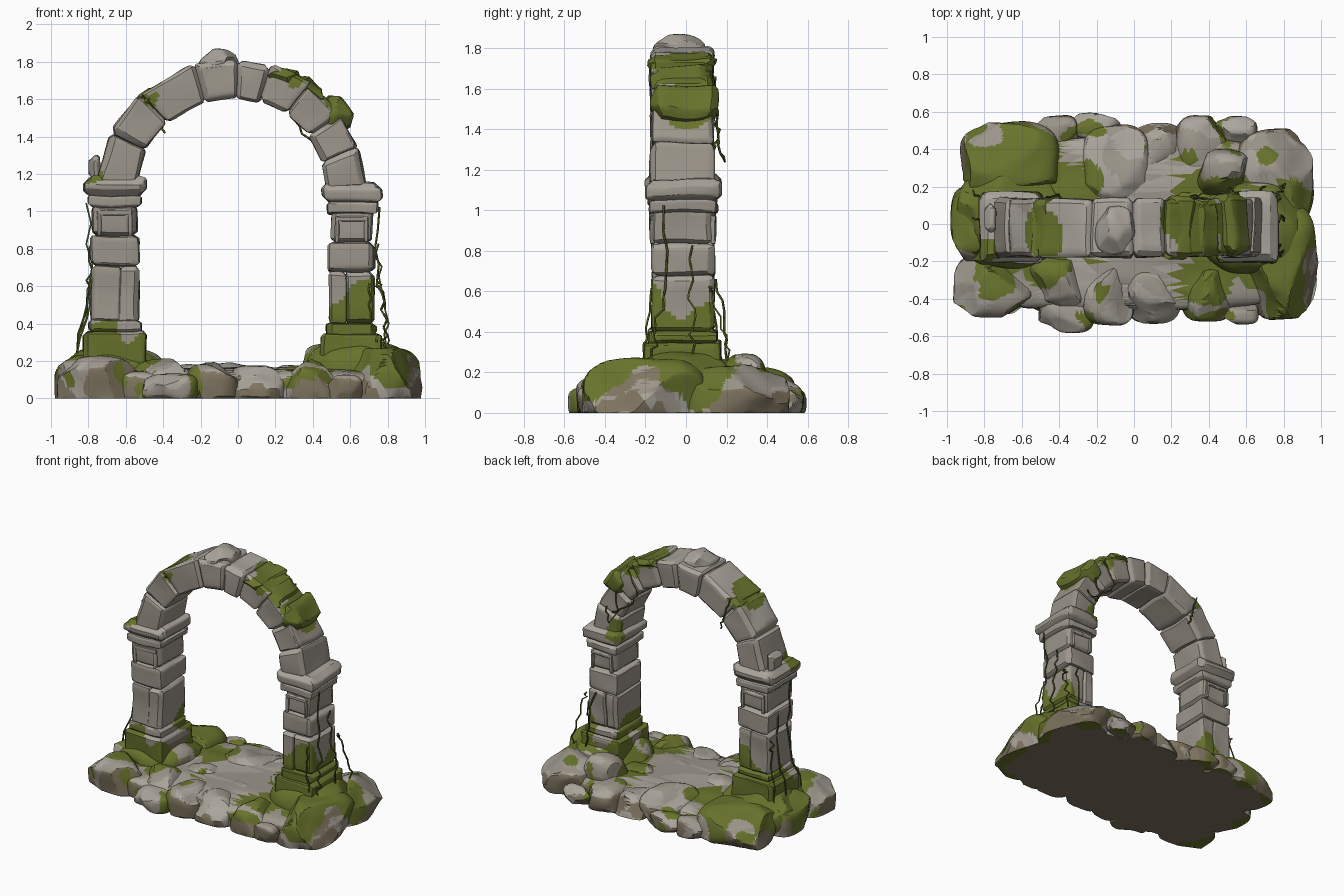
import bpy, bmesh, math, random
from mathutils import Vector, Matrix, noise

random.seed(4)
if "Cube" in bpy.data.objects:
    bpy.data.objects.remove(bpy.data.objects["Cube"])


def material(name, rgb):
    m = bpy.data.materials.new(name)
    m.use_nodes = True
    m.diffuse_color = (*rgb, 1)
    m.node_tree.nodes["Principled BSDF"].inputs["Base Color"].default_value = (*rgb, 1)
    return m


STONE, PALE, BROWN, MOSS, DARK = range(5)
MATS = [material("grey stone", (.33, .30, .255)), material("pale stone", (.40, .375, .33)),
        material("brown stone", (.21, .175, .115)), material("moss", (.138, .17, .025)),
        material("dark moss", (.085, .105, .016))]

# Moss patches: centre and radius
SPOTS = [(Vector(s[:3]), s[3]) for s in (
    (-.65, .28, .25, .36), (-.9, 0, .2, .22), (-.72, -.24, .24, .2), (-.5, -.2, .18, .18),
    (-.3, .2, .2, .15), (.72, -.12, .3, .36), (.42, .1, .2, .22), (.4, -.28, .2, .2),
    (.9, .1, .25, .2), (.85, -.4, .2, .2), (.68, -.18, .48, .17), (-.47, -.02, 1.65, .16),
    (-.8, -.15, 1.19, .09), (.36, 0, 1.78, .24), (.54, 0, 1.58, .17), (.5, .15, 1.15, .1))]


def paint(p, n):
    """Choose a colour from position and direction."""
    speck = noise.noise(p * 6)
    if n.z < -.9 and p.z < .02:
        rim = (p.x / .97) ** 4 + (p.y / .56) ** 4 + .4 * speck
        return MOSS if rim > .8 else BROWN
    grow = max(1 - (p - c).length / r for c, r in SPOTS)
    if grow + .5 * speck > .17:
        return MOSS
    if p.z < .3:
        if noise.noise(p * 7 + Vector((3, 1, 8))) > .42:
            return MOSS
        if n.z < .45 and noise.noise(p * 4 + Vector((7, 2, 5))) > -.12:
            return BROWN
        return PALE if speck > 0 else STONE
    return PALE if n.z > .6 else STONE


OBJECTS = []


def finish(name, bm, colour=None):
    bm.normal_update()
    for f in bm.faces:
        f.material_index = paint(f.calc_center_median(), f.normal) if colour is None else colour
    me = bpy.data.meshes.new(name)
    bm.to_mesh(me)
    bm.free()
    for m in MATS:
        me.materials.append(m)
    ob = bpy.data.objects.new(name, me)
    bpy.context.collection.objects.link(ob)
    OBJECTS.append(ob)


def chop(co, planes):
    for n, d in planes:
        over = co.dot(n) - d
        if over > 0:
            co -= n * over
    return co


def block(name, loc, size, turn=0, taper=0, rough=.012, chip=.02, colour=None, cuts=8):
    """Hewn block with chipped edges; taper widens it toward its top."""
    bm = bmesh.new()
    bmesh.ops.create_cube(bm, size=1)
    bmesh.ops.subdivide_edges(bm, edges=bm.edges[:], cuts=cuts, use_grid_fill=True)
    half = Vector(size) / 2
    planes = []
    for a, b in ((0, 1), (0, 2), (1, 2)):
        for s in (-1, 1):
            for t in (-1, 1):
                n = Vector((0, 0, 0))
                n[a], n[b] = s, t
                n.normalize()
                planes.append((n, (half[a] + half[b]) * .707 - random.uniform(.25, 1) * chip))
    place = Matrix.Translation(loc) @ Matrix.Rotation(turn, 4, 'Y')
    for v in bm.verts:
        co = chop(Vector([c * s for c, s in zip(v.co, size)]), planes)
        co.x *= 1 + co.z * taper
        co = place @ co
        v.co = co + noise.noise_vector(co * 5) * rough
    finish(name, bm, colour)


def rock(name, loc, half, power=.6, cuts=9, sub=5, colour=None):
    """Boxy boulder with chiselled planes, flattened on the ground."""
    bm = bmesh.new()
    bmesh.ops.create_icosphere(bm, subdivisions=sub, radius=1)
    planes = []
    for i in range(cuts):
        n = Vector([random.uniform(-1, 1) for k in range(3)]).normalized()
        planes.append((n, random.uniform(.84, 1)))
    for v in bm.verts:
        co = Vector([math.copysign(abs(c) ** power, c) for c in v.co])
        co = chop(co, planes)
        co = Vector(loc) + Vector([c * h for c, h in zip(co, half)])
        co += noise.noise_vector(co * 7) * .014
        co.z = max(co.z, 0)
        v.co = co
    finish(name, bm, colour)


# Base boulders: x, y, half width, half depth, top
rock("base_core", (0, 0, .05), (.86, .46, .11), power=.45, cuts=0)
BOULDERS = (
    (-.76, -.34, .21, .17, .22), (-.42, -.32, .15, .15, .21), (-.36, -.48, .15, .1, .13),
    (-.14, -.37, .14, .17, .19), (.1, -.38, .15, .15, .18), (.39, -.38, .14, .14, .21),
    (.57, -.48, .09, .06, .13), (.78, -.2, .21, .31, .27), (.75, .24, .21, .27, .23),
    (.36, .42, .14, .16, .17), (.55, .51, .11, .07, .12), (.14, .4, .14, .14, .16),
    (-.1, .28, .19, .25, .19), (-.2, .52, .13, .07, .12), (-.41, .49, .11, .09, .14),
    (-.66, .33, .27, .22, .23), (-.84, 0, .14, .2, .24), (-.22, -.03, .17, .15, .18),
    (.1, -.06, .15, .15, .17), (.32, .07, .14, .14, .18), (.48, .28, .15, .12, .29))
for i, (x, y, w, d, top) in enumerate(BOULDERS):
    rock(f"boulder_{i + 1}", (x, y, .05), (w, d, top - .05), sub=5 if w > .15 else 4)

# Mossy earth around the pillar feet
rock("left_moss_mound", (-.67, .03, .12), (.28, .27, .16), power=.75)
rock("right_moss_mound", (.64, -.02, .12), (.28, .25, .19), power=.75)


def pillar(side, x, w, sign, drop):
    """Stacked pillar with plinth, split shaft, framed panel and capital."""
    y = -.015

    def course(part, low, high, dx=0, width=w, depth=.31, **kw):
        block(f"{side}_{part}", (x + dx, y, (low + high) / 2), (width, depth, high - low), **kw)

    course("plinth", .17, .36 - drop / 2, width=w + .085, depth=.38, cuts=14)
    course("base_trim", .35 - drop / 2, .42 - drop / 2, width=w + .03, depth=.34)
    course("shaft_outer", .4, .71 - drop, dx=sign * w * .2, width=w * .62, cuts=12)
    course("shaft_inner", .4, .71 - drop, dx=-sign * w * .29, width=w * .42, cuts=12)
    course("shaft_middle", .71 - drop, .87 - drop, width=w + .008)
    course("shaft_panel", .87 - drop, 1.04 - drop, width=w - .015, depth=.3)
    course("neck", 1.02 - drop, 1.09 - drop, width=w + .03, depth=.34)
    course("capital", 1.08 - drop, 1.19 - drop, width=w + .078, depth=.375, chip=.035)
    # Panel frames on the front and back
    for face, fy in (("front", y - .15), ("back", y + .15)):
        block(f"{side}_{face}_panel_top", (x, fy, .995 - drop), (w * .75, .03, .03), chip=.008, rough=.004, cuts=3)
        for s in (-1, 1):
            block(f"{side}_{face}_panel_side", (x + s * w * .33, fy, .93 - drop), (.025, .03, .12),
                  chip=.008, rough=.004, cuts=3)


pillar("right", -.658, .255, -1, 0)
pillar("left", .608, .24, 1, .035)
block("broken_springer", (-.765, .04, 1.235), (.06, .16, .13), chip=.03)

# Arch stones
CX, CZ, R = -.03, 1.09, .615


def on_arch(angle, r):
    a = math.radians(angle)
    return (CX + r * math.cos(a), -.02, CZ + r * math.sin(a)), math.pi / 2 - a


joints = (2, 20, 37, 55, 74, 88, 106, 132, 153, 175)
for i, (a, b) in enumerate(zip(joints, joints[1:])):
    loc, turn = on_arch((a + b) / 2, R + random.uniform(-.01, .01))
    block(f"arch_stone_{i + 1}", loc, (math.radians(b - a) * R + .004, random.uniform(.295, .32), .205),
          turn, taper=1 / R, chip=.024, cuts=12)
rock("keystone_cap", (-.1, -.03, 1.79), (.105, .13, .075), power=.75, cuts=12, sub=4)

# Moss blanket over the arch
for i, (angle, r, length, thick) in enumerate(
        ((67, .675, .2, .11), (52, .69, .2, .1), (38, .7, .18, .14))):
    loc, turn = on_arch(angle, r)
    block(f"arch_moss_{i + 1}", loc, (length, .335, thick), turn, taper=.8, rough=.03, chip=.06, colour=MOSS)
loc, turn = on_arch(130, .69)
block("small_arch_moss", loc, (.14, .3, .07), turn, rough=.03, chip=.04, colour=MOSS)


def vine(name, points, thick=.006, wobble=.02, steps=4):
    """Thin crooked stem through the given points."""
    path = []
    for p, q in zip(points, points[1:]):
        for k in range(steps):
            c = Vector(p).lerp(Vector(q), k / steps)
            path.append(c + Vector([random.uniform(-wobble, wobble) for j in range(3)]))
    path.append(Vector(points[-1]))
    cu = bpy.data.curves.new(name, 'CURVE')
    cu.dimensions = '3D'
    cu.bevel_depth = thick
    cu.bevel_resolution = 0
    sp = cu.splines.new('POLY')
    sp.points.add(len(path) - 1)
    for pt, c in zip(sp.points, path):
        pt.co = (*c, 1)
    cu.materials.append(MATS[DARK])
    bpy.context.collection.objects.link(bpy.data.objects.new(name, cu))


# Vines down the outer sides of both pillars and under the arch
for i, y in enumerate((-.1, .02, .12)):
    vine(f"right_vine_{i + 1}", ((-.795, y, 1.06 - i * .2), (-.795, y, .6), (-.86, y * 1.5, .24)))
    vine(f"left_vine_{i + 1}", ((.745, y, 1.02 - i * .2), (.755, y, .6), (.79, y * 1.5, .42), (.79, y * 1.7, .26)))
vine("left_front_vine", ((.7, -.18, .62), (.71, -.185, .45), (.74, -.21, .3)), wobble=.012)
vine("back_pillar_vine", ((.66, .15, .66), (.68, .19, .45), (.7, .2, .26)), wobble=.012)
vine("arch_vine_high", ((.38, .14, 1.66), (.3, .15, 1.48), (.4, .16, 1.36), (.52, .14, 1.3)), wobble=.012)
vine("arch_vine_low", ((.5, .14, 1.5), (.46, .16, 1.34), (.52, .185, 1.24), (.56, .15, 1.34)), wobble=.012)
vine("small_arch_vine", ((-.46, .14, 1.66), (-.42, .15, 1.5), (-.39, .14, 1.42)), wobble=.012)

# Shading with crisp chiselled edges
bpy.ops.object.select_all(action='DESELECT')
for ob in OBJECTS:
    ob.select_set(True)
bpy.context.view_layer.objects.active = OBJECTS[0]
bpy.ops.object.shade_smooth_by_angle(angle=math.radians(28))
